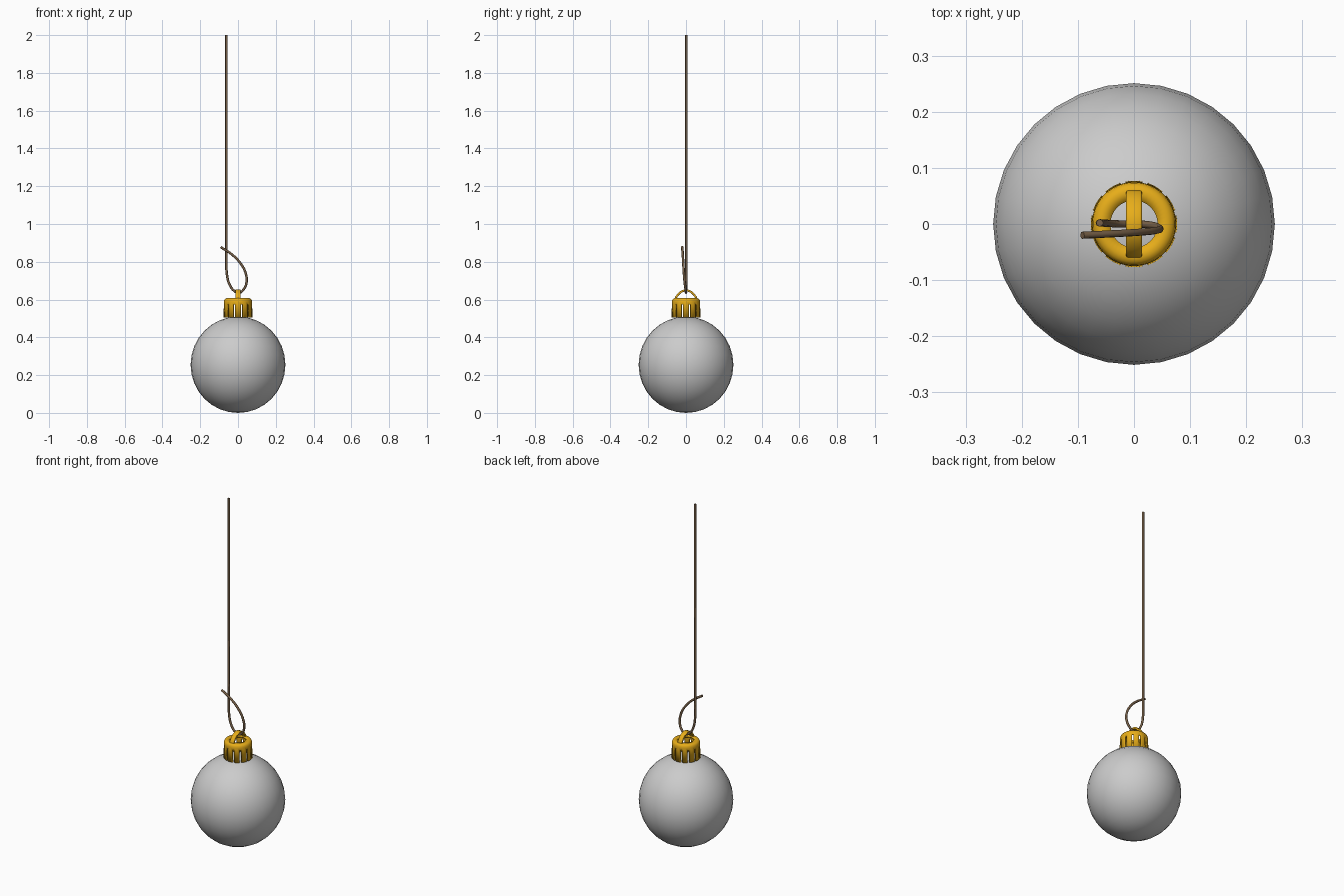
import bpy, bmesh, math
from mathutils import Vector

if "Cube" in bpy.data.objects:
    bpy.data.objects.remove(bpy.data.objects["Cube"])


def material(name, color):
    m = bpy.data.materials.new(name)
    m.diffuse_color = (*color, 1)
    m.use_nodes = True
    m.node_tree.nodes["Principled BSDF"].inputs["Base Color"].default_value = m.diffuse_color
    return m


gold = material("gold", (0.80, 0.42, 0.01))
twine = material("brown_twine", (0.19, 0.12, 0.065))


def finish(bm, name, mat=None):
    bmesh.ops.recalc_face_normals(bm, faces=bm.faces)
    me = bpy.data.meshes.new(name)
    bm.to_mesh(me)
    bm.free()
    ob = bpy.data.objects.new(name, me)
    bpy.context.collection.objects.link(ob)
    if mat:
        me.materials.append(mat)
    return ob


def smooth(ob, angle=35):
    bpy.ops.object.select_all(action='DESELECT')
    ob.select_set(True)
    bpy.context.view_layer.objects.active = ob
    bpy.ops.object.shade_smooth_by_angle(angle=math.radians(angle))


# Ball
bm = bmesh.new()
bmesh.ops.create_uvsphere(bm, u_segments=32, v_segments=16, radius=0.251)
bmesh.ops.scale(bm, vec=(1, 1, 1.016), verts=bm.verts)
bmesh.ops.translate(bm, vec=(0, 0, 0.255), verts=bm.verts)
smooth(finish(bm, "ball"), 60)

# Cap: lathed shell, side columns left open as slots
profile = [(0.042, 0.606), (0.060, 0.607), (0.068, 0.604), (0.073, 0.597),
           (0.0745, 0.588), (0.075, 0.575), (0.077, 0.504)]
SLOTS, HALF_GAP = 12, math.radians(3.6)
step = 2 * math.pi / SLOTS
angles = []
for i in range(SLOTS):
    a = (i + 0.5) * step
    tab = step - 2 * HALF_GAP
    angles += [a - HALF_GAP] + [a + HALF_GAP + tab * k / 3 for k in range(3)]
bm = bmesh.new()
cols = [[bm.verts.new((r * math.cos(a), r * math.sin(a), z)) for r, z in profile]
        for a in angles]
for i, col in enumerate(cols):
    nxt = cols[(i + 1) % len(cols)]
    for j in range(len(profile) - 1):
        if i % 4 == 0 and j == len(profile) - 2:
            continue
        bm.faces.new((col[j], col[j + 1], nxt[j + 1], nxt[j]))
cap = finish(bm, "cap", gold)
sol = cap.modifiers.new("thickness", 'SOLIDIFY')
sol.thickness = 0.008
sol.offset = -1
smooth(cap)

# Hoop: flat strap arched over the cap opening
path = [(-0.056, 0.600), (-0.052, 0.613), (-0.041, 0.628), (-0.026, 0.641),
        (-0.010, 0.648)]
path += [(-y, z) for y, z in reversed(path)]
bm = bmesh.new()
bottom = [[bm.verts.new((x, y, z)) for x in (-0.014, 0.014)] for y, z in path]
for a, b in zip(bottom, bottom[1:]):
    bm.faces.new((a[0], a[1], b[1], b[0]))
hoop = finish(bm, "hanging_hoop", gold)
sol = hoop.modifiers.new("thickness", 'SOLIDIFY')
sol.thickness = 0.011
sol.offset = 0
bev = hoop.modifiers.new("rounded_edges", 'BEVEL')
bev.width = 0.003
bev.segments = 2
smooth(hoop, 40)

# String: long drop, through the hoop, then a loose curled end
points = [(-0.061, 0.002, 2.0), (-0.061, 0.002, 1.4), (-0.061, 0.002, 0.82),
          (-0.059, 0.002, 0.735), (-0.045, 0.001, 0.680), (-0.020, 0.000, 0.646),
          (0.005, 0.000, 0.636), (0.030, -0.002, 0.654), (0.045, -0.007, 0.690),
          (0.042, -0.011, 0.735), (0.018, -0.014, 0.785), (-0.030, -0.017, 0.837),
          (-0.092, -0.020, 0.878)]
cu = bpy.data.curves.new("string", 'CURVE')
cu.dimensions = '3D'
cu.bevel_depth = 0.0065
cu.bevel_resolution = 2
cu.resolution_u = 4
cu.use_fill_caps = True
sp = cu.splines.new('BEZIER')
sp.bezier_points.add(len(points) - 1)
for bp, co in zip(sp.bezier_points, points):
    bp.co = co
    bp.handle_left_type = bp.handle_right_type = 'AUTO'
string = bpy.data.objects.new("string", cu)
bpy.context.collection.objects.link(string)
cu.materials.append(twine)
bpy.ops.object.select_all(action='DESELECT')
string.select_set(True)
bpy.context.view_layer.objects.active = string
bpy.ops.object.convert(target='MESH')
smooth(bpy.context.view_layer.objects.active, 50)
